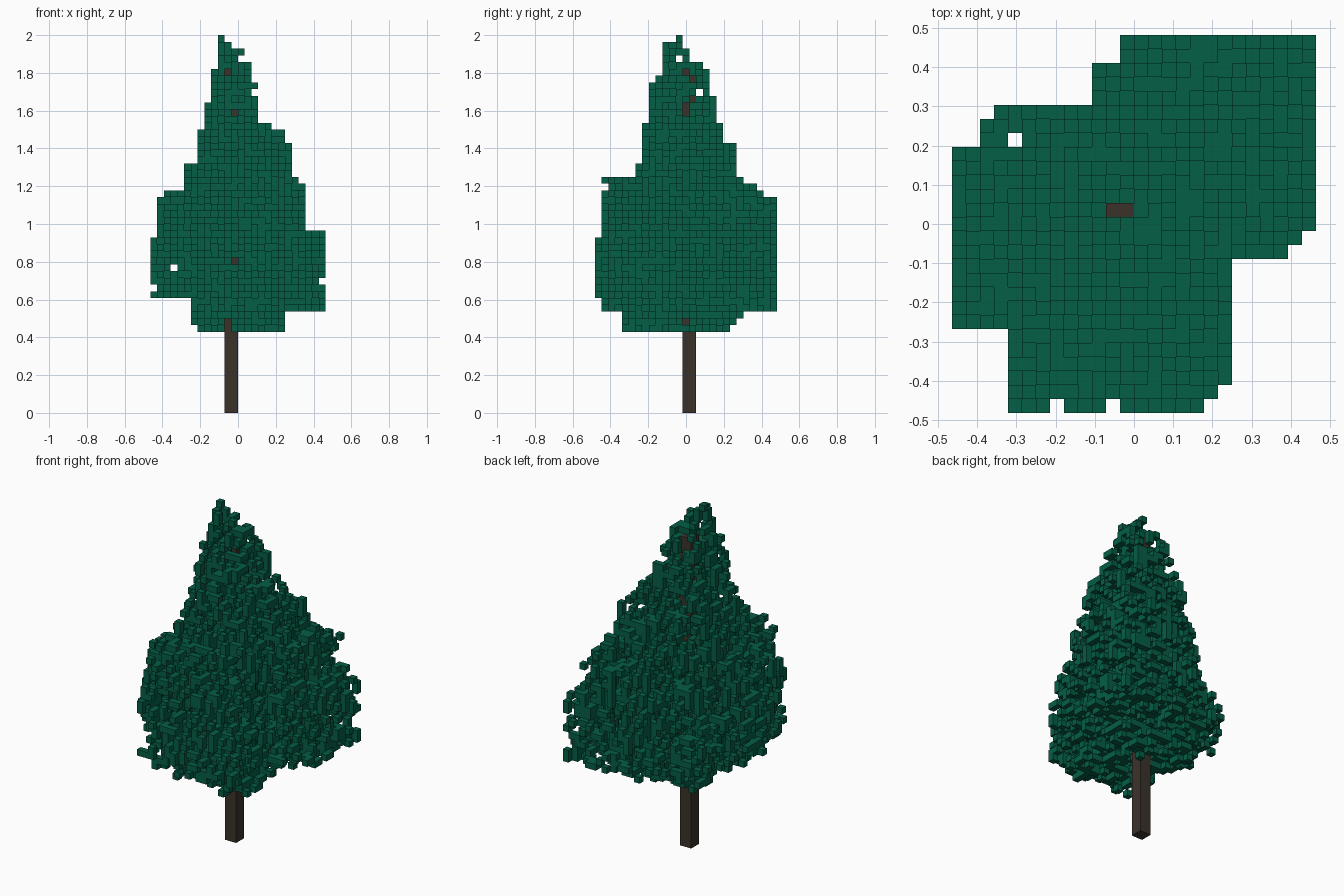
import bpy
import random

random.seed(11)
cube = bpy.data.objects.get("Cube")
if cube:
    bpy.data.objects.remove(cube, do_unlink=True)

U = 2 / 56            # block size
NX, NY, NZ = 26, 27, 56


def material(name, rgb):
    m = bpy.data.materials.new(name)
    m.diffuse_color = (*rgb, 1)
    m.use_nodes = True
    bsdf = m.node_tree.nodes["Principled BSDF"]
    bsdf.inputs["Base Color"].default_value = (*rgb, 1)
    return m


def mesh_object(name, verts, faces, mat):
    me = bpy.data.meshes.new(name)
    me.from_pydata(verts, [], faces)
    me.materials.append(mat)
    me.update()
    ob = bpy.data.objects.new(name, me)
    bpy.context.scene.collection.objects.link(ob)


def place(i, j, k):
    """Grid corner to world position."""
    return ((i - NX / 2) * U, (j - NY / 2) * U, k * U)


# Corner offsets of each block side, keyed by outward direction
SIDES = {
    (1, 0, 0): ((1, 0, 0), (1, 1, 0), (1, 1, 1), (1, 0, 1)),
    (-1, 0, 0): ((0, 1, 0), (0, 0, 0), (0, 0, 1), (0, 1, 1)),
    (0, 1, 0): ((1, 1, 0), (0, 1, 0), (0, 1, 1), (1, 1, 1)),
    (0, -1, 0): ((0, 0, 0), (1, 0, 0), (1, 0, 1), (0, 0, 1)),
    (0, 0, 1): ((0, 0, 1), (1, 0, 1), (1, 1, 1), (0, 1, 1)),
    (0, 0, -1): ((0, 1, 0), (1, 1, 0), (1, 0, 0), (0, 0, 0)),
}


def block_object(name, cells, mat):
    """Blocks with only their exposed sides."""
    index, verts, faces = {}, [], []
    for c in sorted(cells):
        for d, corners in SIDES.items():
            if (c[0] + d[0], c[1] + d[1], c[2] + d[2]) in cells:
                continue
            face = []
            for o in corners:
                p = (c[0] + o[0], c[1] + o[1], c[2] + o[2])
                if p not in index:
                    index[p] = len(verts)
                    verts.append(place(*p))
                face.append(index[p])
            faces.append(face)
    mesh_object(name, verts, faces, mat)


# Crown envelope: first layer, x range, y range (in blocks)
LAYERS = [
    (12, 6, 20, 4, 20), (13, 6, 20, 4, 21), (14, 6, 20, 4, 22),
    (15, 6, 26, 1, 27), (17, 0, 26, 0, 27), (26, 1, 26, 1, 27),
    (27, 1, 23, 1, 27), (32, 2, 23, 1, 25), (33, 5, 23, 1, 24),
    (34, 5, 22, 1, 22), (35, 5, 21, 6, 21), (37, 7, 21, 7, 21),
    (40, 7, 20, 7, 19), (42, 8, 18, 7, 19), (43, 8, 16, 8, 18),
    (46, 9, 16, 8, 18), (47, 9, 16, 8, 17), (49, 9, 15, 9, 17),
    (51, 10, 15, 9, 16), (52, 10, 14, 10, 14), (54, 10, 12, 10, 13),
    (55, 10, 11, 12, 13),
]

# Diagonal taper: first layer, range of y - x, range of x + y
DIAGONALS = [
    (12, -13, 13, 12, 40), (15, -17, 18, 0, 52), (25, -16, 13, 2, 51),
    (30, -14, 13, 6, 50), (33, -12, 12, 8, 47), (36, -9, 11, 13, 43),
    (40, -8, 10, 15, 40), (43, -6, 9, 17, 32), (47, -5, 8, 18, 30),
    (50, -3, 6, 20, 28),
]

# Overlapping limb masses in plan: x range, y range, range of y - x
LIMBS = [
    (0, 20, 6, 22, -17, 18),
    (4, 20, 0, 22, -17, 18),
    (10, 26, 11, 27, -12, 14),
]


def layer_row(table, k):
    return [r for r in table if r[0] <= k][-1][1:]


def in_crown(i, j, k):
    x0, x1, y0, y1 = layer_row(LAYERS, k)
    d0, d1, s0, s1 = layer_row(DIAGONALS, k)
    if not (x0 <= i < x1 and y0 <= j < y1
            and d0 <= j - i <= d1 and s0 <= i + j <= s1):
        return False
    return any(a <= i < b and c <= j < d and lo <= j - i <= hi
               for a, b, c, d, lo, hi in LIMBS)


def in_trunk(i, j, k):
    return i in (11, 12) and (j == 14 or (j == 13 and k < 51))


# Leaves: random blocks inside the envelope
leaves = set()
for k in range(12, NZ):
    density = 0.3 if k < 43 else 0.36
    for i in range(NX):
        for j in range(NY):
            if (random.random() < density and in_crown(i, j, k)
                    and not in_trunk(i, j, k)):
                leaves.add((i, j, k))
leaves |= {(10, 12, 55), (11, 12, 54), (10, 11, 54)}      # tip

green = material("leaf_green", (0.0012, 0.112, 0.062))
brown = material("bark_brown", (0.044, 0.032, 0.023))
block_object("foliage", leaves, green)

# Trunk: one tall square post
trunk_corners = [place(i, j, k) for k in (0, 51)
                 for i, j in ((11, 13), (13, 13), (13, 15), (11, 15))]
trunk_faces = [(3, 2, 1, 0), (4, 5, 6, 7), (0, 1, 5, 4),
               (1, 2, 6, 5), (2, 3, 7, 6), (3, 0, 4, 7)]
mesh_object("trunk", trunk_corners, trunk_faces, brown)
